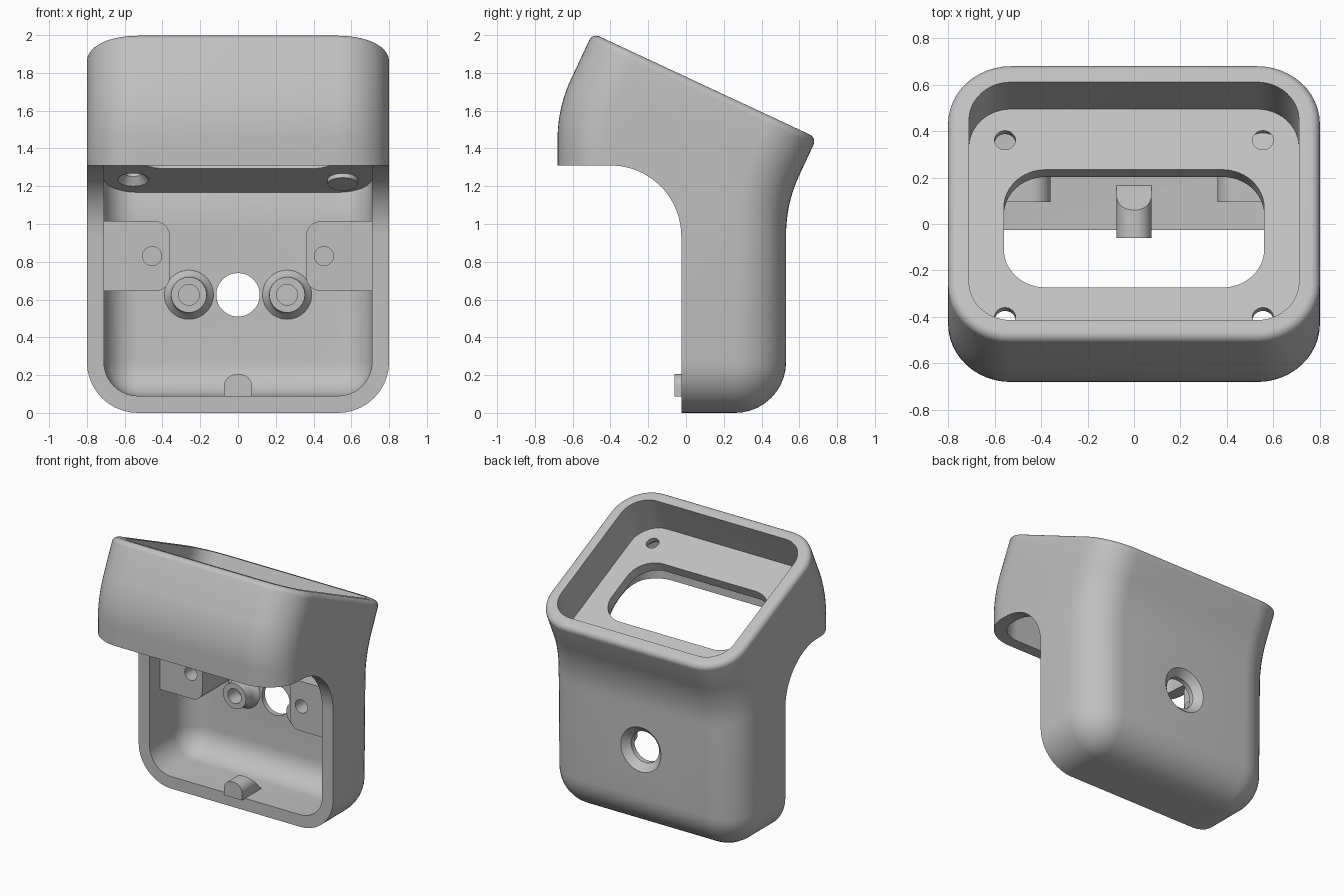
import bpy, bmesh
from math import sin, cos, pi, radians
from mathutils import Vector, Matrix

if "Cube" in bpy.data.objects:
    bpy.data.objects.remove(bpy.data.objects["Cube"], do_unlink=True)

grey = bpy.data.materials.new("light_grey")
grey.use_nodes = True
grey.diffuse_color = (0.53, 0.53, 0.53, 1)
grey.node_tree.nodes["Principled BSDF"].inputs["Base Color"].default_value = (0.53, 0.53, 0.53, 1)

TILT = radians(25)
HALF_X, BIG_R, WALL = 0.8, 0.27, 0.09
AXIS = Vector((0, sin(TILT), cos(TILT)))       # axis of the tilted head
SLOPE = Vector((0, cos(TILT), -sin(TILT)))     # along the tilted rim
TOP_F = Vector((0, -0.495, 2.01))
HEAD_LEN = 1.31
TOP_B = TOP_F + SLOPE * HEAD_LEN


def rounded(hx, hy, r, n=12):
    """Outline of a rounded rectangle."""
    pts = []
    for k, (sx, sy) in enumerate([(1, 1), (-1, 1), (-1, -1), (1, -1)]):
        for i in range(n + 1):
            a = (k + i / n) * pi / 2
            pts.append((sx * (hx - r) + r * cos(a), sy * (hy - r) + r * sin(a)))
    return pts


def loft(name, rings):
    """Skin a stack of rings and cap both ends."""
    bm = bmesh.new()
    rows = [[bm.verts.new(p) for p in ring] for ring in rings]
    n = len(rows[0])
    for a, b in zip(rows, rows[1:]):
        for i in range(n):
            j = (i + 1) % n
            bm.faces.new((a[i], a[j], b[j], b[i]))
    bm.faces.new(rows[0][::-1])
    bm.faces.new(rows[-1])
    bmesh.ops.remove_doubles(bm, verts=bm.verts, dist=1e-5)
    bmesh.ops.recalc_face_normals(bm, faces=bm.faces)
    mesh = bpy.data.meshes.new(name)
    bm.to_mesh(mesh)
    bm.free()
    mesh.materials.append(grey)
    ob = bpy.data.objects.new(name, mesh)
    bpy.context.collection.objects.link(ob)
    return ob


def boolean(ob, tool, op="DIFFERENCE", keep=False):
    """Apply a boolean and drop the tool."""
    mod = ob.modifiers.new("cut", "BOOLEAN")
    mod.object, mod.operation, mod.solver = tool, op, "EXACT"
    bpy.context.view_layer.objects.active = ob
    bpy.ops.object.modifier_apply(modifier=mod.name)
    if not keep:
        bpy.data.objects.remove(tool, do_unlink=True)


def section(f, b, inset, r):
    """Rounded section between a front and a back point."""
    mid, along = (f + b) / 2, (b - f).normalized()
    outline = rounded(HALF_X - inset, (b - f).length / 2 - inset, max(r, 0.002))
    return [mid + Vector((x, 0, 0)) + along * y for x, y in outline]


def body(name, wall, over=0.0):
    """Bent housing volume, inset by wall; over extends it past the rim."""
    r, rings = BIG_R - wall, []
    for i in range(11):                        # rounded bottom
        a = i / 10 * pi / 2
        z = BIG_R - r * cos(a)
        rings.append(section(Vector((0, -0.68, z)), Vector((0, 0.53, z)),
                             wall + r * (1 - sin(a)), r * sin(a)))
    for i in range(13):                        # bend
        a = i / 12 * TILT
        step = Vector((0, 0.74 * (1 - cos(a)), 0.74 * sin(a)))
        rings.append(section(Vector((0, -0.68, 1.45)) + step,
                             Vector((0, 0.53, 0.944)) + step, wall, r))
    if over:
        rings.append(section(TOP_F + AXIS * over, TOP_B + AXIS * over, wall, r))
    else:
        e = 0.04                               # softened rim edge
        for i in range(7):
            a = i / 6 * pi / 2
            drop = AXIS * (e * (1 - sin(a)))
            d = e * (1 - cos(a))
            rings.append(section(TOP_F - drop, TOP_B - drop, wall + d, r - d))
    return loft(name, rings)


def lathe_y(name, x, z, profile):
    """Turned shape about a front-to-back axis; profile holds (radius, y)."""
    return loft(name, [[(x + px, y, z + pz) for px, pz in rounded(r, r, r)]
                       for r, y in profile])


# Shell
housing = body("housing", 0)
boolean(housing, body("cavity_cutter", WALL, over=0.1))

# Open front below the head, with a large curved transition
arc = [(-0.025 - 0.375 * (1 - cos(a)), 0.935 + 0.375 * sin(a))
       for a in [i / 20 * pi / 2 for i in range(21)]]
side = [(-0.025, -0.5)] + arc + [(-1.2, 1.31), (-1.2, -0.5)]
boolean(housing, loft("front_cutter", [[(x, y, z) for y, z in side] for x in (-1.2, 1.2)]))

# Countersunk hole in the back
boolean(housing, lathe_y("back_hole_cutter", 0, 0.625,
                         [(0.115, 0.3), (0.115, 0.48), (0.165, 0.53), (0.165, 0.7)]))

# Tilted shelf with window and screw holes
centre = (TOP_F + TOP_B) / 2 - AXIS * 0.28
place = Matrix.Translation(centre) @ Matrix.Rotation(-TILT, 4, "X")


def tilted(name, levels, outline, cx=0.0, cy=0.0):
    """Prism on the shelf plane; levels holds (height, scale)."""
    return loft(name, [[place @ Vector((cx + x * s, cy + y * s, h)) for x, y in outline]
                       for h, s in levels])


shelf = tilted("shelf", [(-0.075, 1), (0, 1)],
               rounded(HALF_X - 0.06, HEAD_LEN / 2 - 0.06, 0.21))
boolean(shelf, tilted("window_cutter", [(-0.3, 1), (0.2, 1)], rounded(0.56, 0.28, 0.18)))
for sx in (-1, 1):
    for sy in (-1, 1):
        boolean(shelf, tilted("screw_cutter", [(-0.1, 1.8), (-0.075, 1.8), (-0.035, 1), (0.1, 1)],
                              rounded(0.045, 0.045, 0.045), sx * 0.555, sy * 0.42))

# Side blocks and round bosses
parts = [housing, shelf]
limit = body("limit_helper", 0.04)
for sx, label in ((1, "left"), (-1, "right")):
    block = loft(label + "_block", [[(sx * 0.63 + x, y, 0.83 + z) for x, z in rounded(0.27, 0.185, 0.08)]
                                    for y in (0.095, 0.49)])
    boolean(block, limit, "INTERSECT", keep=True)
    boolean(block, lathe_y("block_hole_cutter", sx * 0.455, 0.83, [(0.05, 0), (0.05, 0.3)]))
    boss = lathe_y(label + "_boss", sx * 0.26, 0.625,
                   [(0.14, 0.46), (0.125, 0.435), (0.105, 0.42), (0.096, 0.4), (0.094, 0.33),
                    (0.055, 0.33), (0.055, 0.45)])
    parts += [block, boss]
bpy.data.objects.remove(limit, do_unlink=True)

# Bottom catch with a sloped rear
catch = [(0.075, 0.088)]
for i in range(17):
    a = i / 16 * pi
    flat = 0.008 if a <= pi / 2 else -0.008
    catch.append((flat + 0.067 * cos(a), 0.138 + 0.067 * sin(a)))
catch.append((-0.075, 0.088))
parts.append(loft("bottom_catch", [[(x, -0.06, z) for x, z in catch],
                                   [(x, 0.165 - 0.91 * (z - 0.09), z) for x, z in catch]]))

for ob in parts:
    ob.data.shade_smooth()
    ob.data.set_sharp_from_angle(angle=radians(30))
